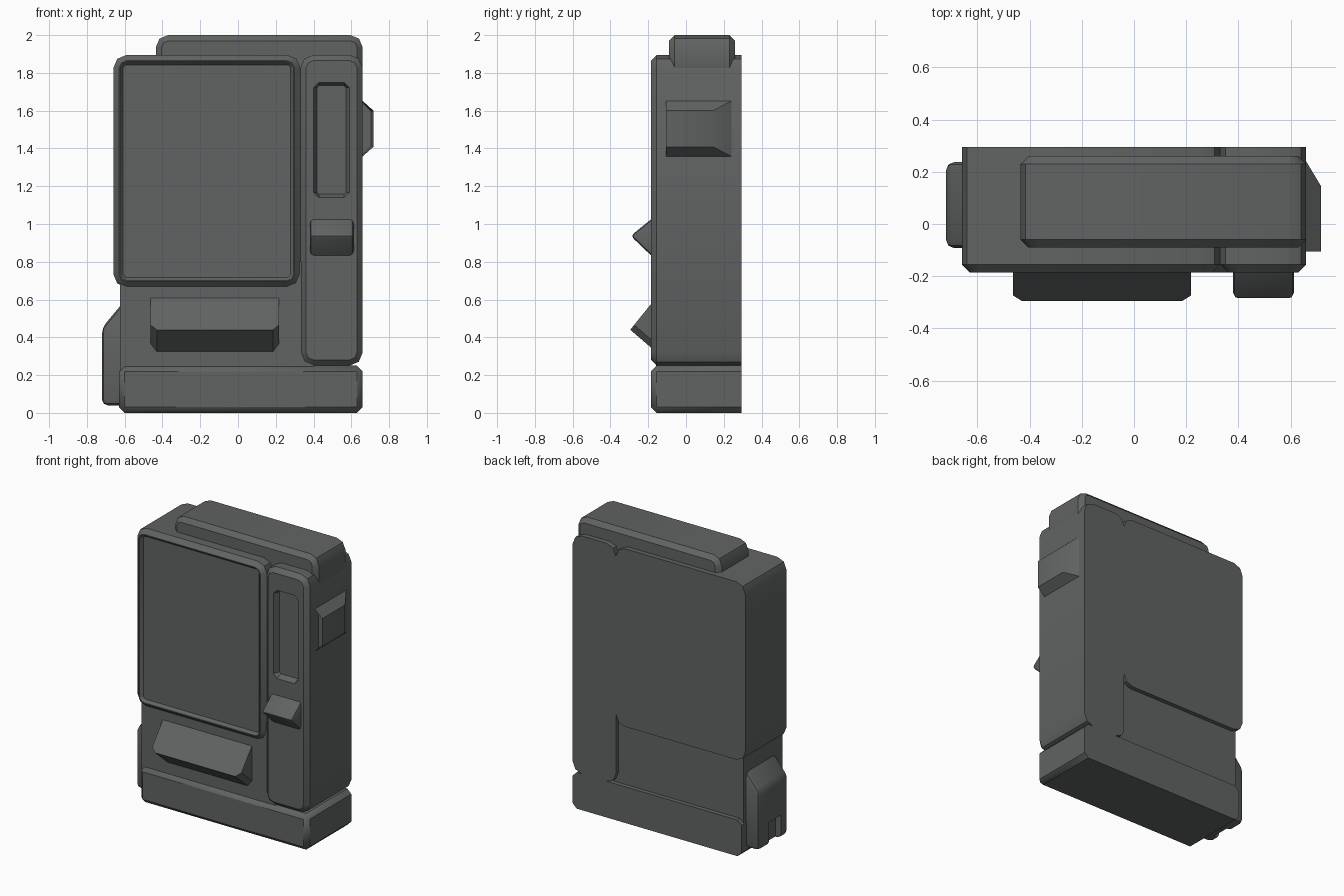
import bpy, bmesh, math
from mathutils import Vector

if "Cube" in bpy.data.objects:
    bpy.data.objects.remove(bpy.data.objects["Cube"])

grey = bpy.data.materials.new("dark_grey")
grey.diffuse_color = (0.12, 0.126, 0.126, 1)
grey.use_nodes = True
grey.node_tree.nodes["Principled BSDF"].inputs["Base Color"].default_value = grey.diffuse_color


def finish(name, bm):
    bmesh.ops.recalc_face_normals(bm, faces=bm.faces)
    me = bpy.data.meshes.new(name)
    bm.to_mesh(me)
    bm.free()
    me.materials.append(grey)
    ob = bpy.data.objects.new(name, me)
    bpy.context.collection.objects.link(ob)
    return ob


def slab(name, x0, x1, z0, z1, r, steps, segs=2):
    """Rounded rectangle in xz, lofted through (inset, y) steps."""
    bm = bmesh.new()
    loops = []
    for inset, y in steps:
        rr = max(r - inset, 0.004)
        a, b, c, d = x0 + inset + rr, x1 - inset - rr, z0 + inset + rr, z1 - inset - rr
        loop = []
        for q, (cx, cz) in enumerate([(b, d), (a, d), (a, c), (b, c)]):
            for s in range(segs + 1):
                t = (q + s / segs) * math.pi / 2
                loop.append(bm.verts.new((cx + rr * math.cos(t), y, cz + rr * math.sin(t))))
        loops.append(loop)
    n = len(loops[0])
    for la, lb in zip(loops, loops[1:]):
        for i in range(n):
            j = (i + 1) % n
            bm.faces.new((la[i], la[j], lb[j], lb[i]))
    bm.faces.new(loops[0])
    bm.faces.new(loops[-1])
    return finish(name, bm)


def hull(points):
    bm = bmesh.new()
    vs = [bm.verts.new(p) for p in points]
    bmesh.ops.convex_hull(bm, input=vs)
    bmesh.ops.dissolve_limit(bm, angle_limit=0.01, verts=bm.verts, edges=bm.edges)
    bm.normal_update()
    return bm


def bevel(bm, rule, offset, segs=1):
    edges = [e for e in bm.edges if rule(e.verts[0].co, e.verts[1].co)]
    bmesh.ops.bevel(bm, geom=edges, offset=offset, segments=segs, profile=0.5, affect='EDGES')


def box_points(x0, x1, y0, y1, z0, z1):
    return [(x, y, z) for x in (x0, x1) for y in (y0, y1) for z in (z0, z1)]


def cut(ob, cutter):
    m = ob.modifiers.new("cut", 'BOOLEAN')
    m.object = cutter
    m.operation = 'DIFFERENCE'
    m.solver = 'EXACT'
    bpy.context.view_layer.objects.active = ob
    bpy.ops.object.modifier_apply(modifier="cut")
    bpy.data.objects.remove(cutter)


# display cabinet with a shallow recessed window
slab("display_cabinet", -0.66, 0.33, 0.665, 1.895, 0.07,
     [(0, 0.295), (0, -0.155), (0.03, -0.185), (0.036, -0.185), (0.052, -0.165)])

# control column with a tapered recess
column = slab("control_column", 0.33, 0.66, 0.25, 1.895, 0.07,
              [(0, 0.295), (0, -0.155), (0.03, -0.185)])
cut(column, slab("recess_cutter", 0.40, 0.59, 1.14, 1.75, 0.028,
                 [(0, -0.25), (0, -0.185), (0.018, -0.145)], 1))

# top unit
slab("top_unit", -0.435, 0.66, 1.74, 2.0, 0.065,
     [(0.03, 0.26), (0, 0.23), (0, -0.06), (0.03, -0.09)])

# lower panel, set back from the cabinet at front and rear
finish("lower_panel", hull(box_points(-0.625, 0.4, -0.16, 0.265, 0.1, 0.8)))

# base, chamfered everywhere except round the back face
bm = hull(box_points(-0.63, 0.66, -0.185, 0.295, 0, 0.25))
bevel(bm, lambda a, b: not (a.y > 0.29 and b.y > 0.29), 0.03)
finish("base", bm)

# dispenser hatch: wedge with chamfered lower sides
prof = [(-0.14, 0.633), (-0.295, 0.44), (-0.14, 0.307)]
bm = hull([(x, y, z) for x in (-0.463, 0.218) for y, z in prof])
bevel(bm, lambda a, b: abs(a.x - b.x) < 1e-4 and max(a.z, b.z) < 0.5, 0.033)
finish("dispenser_hatch", bm)

# coin knob: wedge with softened edges
prof = [(-0.16, 1.045), (-0.293, 0.937), (-0.16, 0.81)]
bm = hull([(x, y, z) for x in (0.38, 0.613) for y, z in prof])
bevel(bm, lambda a, b: min(a.y, b.y) < -0.2, 0.02, 2)
finish("coin_knob", bm)

# side hood on the right, open recess facing forward
bm = hull([(0.645, y, z) for y in (-0.105, 0.265) for z in (1.345, 1.665)] +
          [(0.717, y, z) for y in (-0.105, 0.145) for z in (1.408, 1.6)])
front = [f for f in bm.faces if f.normal.y < -0.9]
bmesh.ops.inset_region(bm, faces=front, thickness=0.013, depth=-0.04)
finish("side_hood", bm)

# side box on the left with a notch in its lower outer face
prof = [(-0.6, 0.04), (-0.72, 0.04), (-0.72, 0.45), (-0.6, 0.595)]
bm = hull([(x, y, z) for y in (-0.092, 0.237) for x, z in prof])
bevel(bm, lambda a, b: not (a.x > -0.61 and b.x > -0.61), 0.03, 2)
side_box = finish("side_box", bm)
cut(side_box, finish("notch_cutter", hull(box_points(-0.8, -0.676, -0.01, 0.12, 0.0, 0.2))))

# smooth the rounded corners, keep chamfers crisp
for ob in bpy.data.objects:
    ob.select_set(True)
    bpy.context.view_layer.objects.active = ob
bpy.ops.object.shade_smooth_by_angle(angle=math.radians(40))
